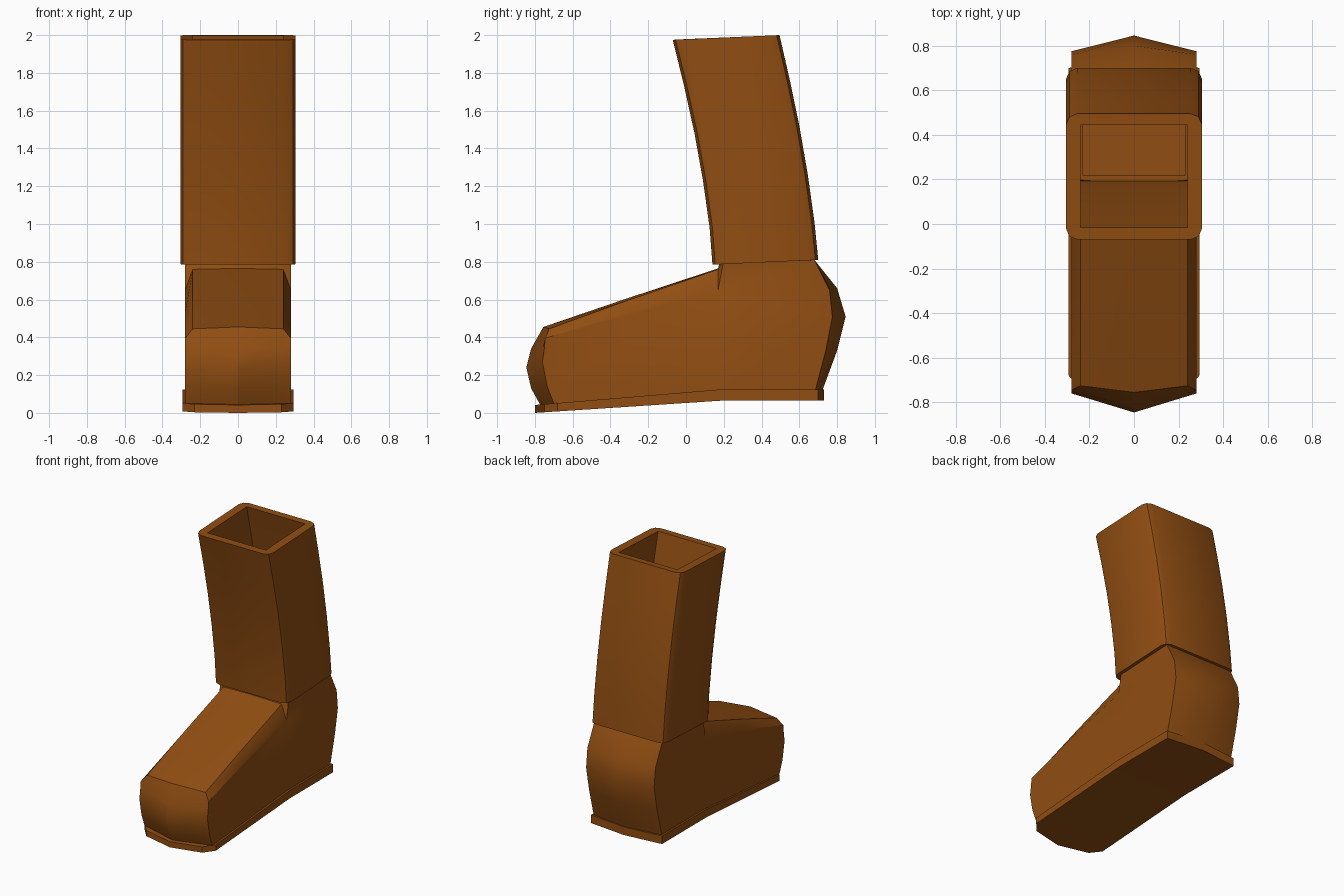
import bpy, bmesh

if "Cube" in bpy.data.objects:
    bpy.data.objects.remove(bpy.data.objects["Cube"])

leather = bpy.data.materials.new("brown leather")
leather.diffuse_color = (0.28, 0.075, 0.006, 1)
leather.use_nodes = True
leather.node_tree.nodes["Principled BSDF"].inputs["Base Color"].default_value = leather.diffuse_color


def make(name, bm, smooth=True):
    bmesh.ops.remove_doubles(bm, verts=bm.verts, dist=0.0005)
    bmesh.ops.recalc_face_normals(bm, faces=bm.faces)
    me = bpy.data.meshes.new(name)
    bm.to_mesh(me)
    bm.free()
    me.materials.append(leather)
    ob = bpy.data.objects.new(name, me)
    bpy.context.collection.objects.link(ob)
    bpy.ops.object.select_all(action='DESELECT')
    bpy.context.view_layer.objects.active = ob
    ob.select_set(True)
    if smooth:
        bpy.ops.object.shade_smooth_by_angle(angle=0.5)
    return ob


def loft(rings, cap=False, loop=False):
    """Join closed rings of points with quads."""
    bm = bmesh.new()
    vs = [[bm.verts.new(p) for p in r] for r in rings]
    n = len(vs[0])
    pairs = list(zip(vs, vs[1:])) + ([(vs[-1], vs[0])] if loop else [])
    for a, b in pairs:
        for i in range(n):
            j = (i + 1) % n
            bm.faces.new((a[i], a[j], b[j], b[i]))
    if cap:
        bm.faces.new(vs[0])
        bm.faces.new(vs[-1])
    return bm


def lerp(a, b, t):
    return a + (b - a) * t


# Foot: side profiles (y, z) at the centre and at the flank
centre = [(-.77, .04), (-.82, .13), (-.845, .24), (-.82, .34), (-.755, .455),
          (-.33, .60), (.17, .765), (.18, .81), (.68, .81), (.80, .66),
          (.845, .51), (.80, .33), (.715, .10), (.19, .10)]
flank = [(-.70, .05), (-.735, .14), (-.76, .27), (-.75, .34), (-.745, .395),
         (-.31, .53), (.17, .65), (.20, .81), (.68, .81), (.76, .65),
         (.775, .51), (.74, .33), (.68, .10), (.19, .10)]
shoulder = [(lerp(c[0], f[0], .86), lerp(c[1], f[1], .86)) for c, f in zip(centre, flank)]
shoulder[4:7] = [(-.725, .445), (-.32, .592), (.17, .76)]
columns = [(-.28, flank), (-.24, shoulder), (0, centre), (.24, shoulder), (.28, flank)]
foot = make("foot", loft([[(x, y, z) for y, z in prof] for x, prof in columns], cap=True))

# Hollow heel under the shaft opening
bm = bmesh.new()
bmesh.ops.create_cube(bm, size=1)
for v in bm.verts:
    v.co = (v.co.x * .46, .43 + v.co.y * .42, .57 + v.co.z * .84)
cutter = make("heel_cavity_cutter", bm, False)
cutter.hide_render = True
mod = foot.modifiers.new("cavity", 'BOOLEAN')
mod.operation, mod.solver, mod.object = 'DIFFERENCE', 'EXACT', cutter
bpy.context.view_layer.objects.active = foot
bpy.ops.object.modifier_apply(modifier=mod.name)
bpy.data.objects.remove(cutter)


# Shaft: curved rectangular tube, bevelled outside and sharp inside
def ring(yf, zf, yb, zb, w, r):
    k = r * .3
    plan = []
    for sx, sy in ((-1, -1), (1, -1), (1, 1), (-1, 1)):
        corner = [(sx * w, r), (sx * (w - k), k), (sx * (w - r), 0)]
        if sx * sy < 0:
            corner.reverse()
        plan += [(x, yf + d if sy < 0 else yb - d) for x, d in corner]
    return [(x, y, lerp(zf, zb, (y - yf) / (yb - yf))) for x, y in plan]


levels = [(.14, .785, .70, .81), (.125, .98, .68, 1.01), (.09, 1.23, .645, 1.26),
          (.045, 1.48, .60, 1.52), (-.01, 1.73, .55, 1.76), (-.07, 1.975, .495, 2.0)]
outer = [ring(*l, .305, .05) for l in levels]
inner = [ring(a + .055, b + .003, c - .05, d - .003, .24, 0) for a, b, c, d in levels]
make("shaft", loft(outer + inner[::-1], loop=True))

# Sole: thin plate bent at the arch, pointed at both ends
rows = [(-.80, -.75, .23), (-.72, -.68, .293), (.19, .19, .293), (.73, .70, .293)]
rings = []
for yc, ys, w in rows:
    pts = [(-w, ys), (0, yc), (w, ys)]
    low, high = [], []
    for x, y in pts:
        t = min(1, (y + .80) / .99)
        low.append((x, y, .065 * t))
        high.append((x, y, lerp(.042, .125, t)))
    rings.append(low + high[::-1])
make("sole", loft(rings, cap=True))
